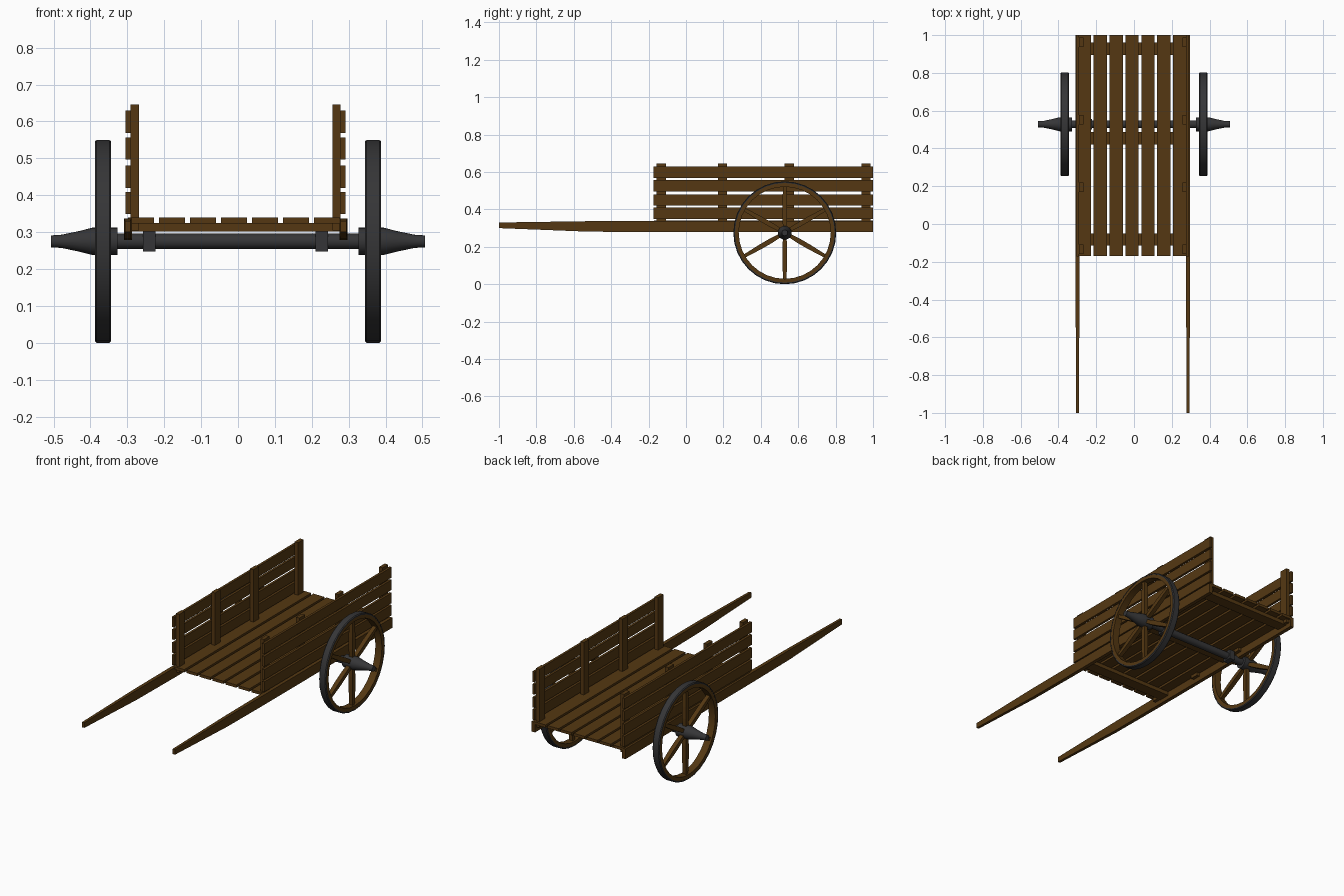
import bpy, bmesh
from math import pi, cos, sin
from mathutils import Matrix, Vector

if "Cube" in bpy.data.objects:
    bpy.data.objects.remove(bpy.data.objects["Cube"])

CX = -0.0065                     # body centre line
WY, WZ, WR = 0.528, 0.275, 0.275  # wheel centre and radius


def material(name, color):
    m = bpy.data.materials.new(name)
    m.diffuse_color = color
    m.use_nodes = True
    m.node_tree.nodes["Principled BSDF"].inputs["Base Color"].default_value = m.diffuse_color
    return m


WOOD = material("wood", (0.089, 0.039, 0.006, 1))
IRON = material("dark_iron", (0.036, 0.036, 0.038, 1))


def finish(name, bm, mat, smooth=False):
    bmesh.ops.recalc_face_normals(bm, faces=bm.faces)
    me = bpy.data.meshes.new(name)
    bm.to_mesh(me)
    bm.free()
    me.materials.append(mat)
    ob = bpy.data.objects.new(name, me)
    bpy.context.collection.objects.link(ob)
    if smooth:
        bpy.ops.object.select_all(action='DESELECT')
        ob.select_set(True)
        bpy.context.view_layer.objects.active = ob
        bpy.ops.object.shade_smooth_by_angle(angle=0.6)
    return ob


def box(name, x, y, z, mat=WOOD):
    """Box from (min, max) ranges."""
    bm = bmesh.new()
    size = [r[1] - r[0] for r in (x, y, z)]
    mid = [(r[0] + r[1]) / 2 for r in (x, y, z)]
    bmesh.ops.create_cube(bm, size=1, matrix=Matrix.Translation(mid) @ Matrix.Diagonal((*size, 1)))
    return finish(name, bm, mat)


def loft(bm, sections, closed=False):
    """Skin a list of equal-sized point rings; cap the ends unless closed."""
    rings = [[bm.verts.new(p) for p in s] for s in sections]
    n = len(rings[0])
    for a, b in zip(rings, rings[1:] + (rings[:1] if closed else [])):
        for i in range(n):
            j = (i + 1) % n
            bm.faces.new((a[i], a[j], b[j], b[i]))
    if not closed:
        bm.faces.new(rings[0])
        bm.faces.new(rings[-1])


def lathe(name, profile, mat, seg, closed=False):
    """Revolve (x, radius) points around the axle line."""
    bm = bmesh.new()
    loft(bm, [[(x, WY + r * cos(2 * pi * i / seg), WZ + r * sin(2 * pi * i / seg))
               for i in range(seg)] for x, r in profile], closed)
    return finish(name, bm, mat, True)


def span(s, a, b):
    """x range mirrored about the body centre line."""
    return tuple(sorted((CX + s * a, CX + s * b)))


# floor planks and the cross beams below them
for i in range(7):
    x = CX - 0.004 + (i - 3) * 0.084
    box("floor_plank", (x - 0.035, x + 0.035), (-0.17, 1.0), (0.324, 0.34))
for y in (-0.082, 0.453, 0.928):
    box("cross_beam", (CX - 0.282, CX + 0.282), (y - 0.033, y + 0.033), (0.302, 0.325))

for s in (-1, 1):
    # long side rail running forward into a tapered shaft
    bm = bmesh.new()
    rail = [(1.0, 0.281, 0.303, 0.278, 0.337), (-0.17, 0.281, 0.303, 0.279, 0.337),
            (-0.52, 0.283, 0.302, 0.281, 0.337), (-1.0, 0.285, 0.300, 0.300, 0.330)]
    loft(bm, [[(CX + s * a, y, l), (CX + s * b, y, l), (CX + s * b, y, h), (CX + s * a, y, h)]
              for y, a, b, l, h in rail])
    finish("side_rail", bm, WOOD)
    # side boards on upright posts
    for z0, z1 in ((0.349, 0.409), (0.42, 0.48), (0.497, 0.556), (0.569, 0.63)):
        box("side_board", span(s, 0.284, 0.298), (-0.173, 1.0), (z0, z1))
    for y in (-0.133, 0.195, 0.552, 0.962):
        box("side_post", span(s, 0.262, 0.2845), (y - 0.025, y + 0.025), (0.305, 0.646))
    # clamp holding the axle to the bed
    box("axle_clamp", span(s, 0.217, 0.251), (WY - 0.027, WY + 0.027), (0.248, 0.304), IRON)

    # wheel: iron tyre, wooden rim, spokes and a pointed hub
    c, h = s * 0.366, 0.022
    lathe("wheel_tyre", [(c - h, 0.266), (c - h, 0.271), (c - h + 0.005, WR),
                         (c + h - 0.005, WR), (c + h, 0.271), (c + h, 0.266)], IRON, 32, True)
    w = h - 0.001
    lathe("wheel_rim", [(c - w, 0.246), (c - w, 0.267), (c + w, 0.267), (c + w, 0.246)],
          WOOD, 32, True)
    bm = bmesh.new()
    for k in range(6):
        a = pi / 2 + k * pi / 3
        out, side = Vector((0, cos(a), sin(a))), Vector((0, -sin(a), cos(a)))
        mid = Vector((c, WY, WZ))
        loft(bm, [[mid + out * r + side * (u * hw) + Vector((v * hx, 0, 0))
                   for u, v in ((-1, -1), (1, -1), (1, 1), (-1, 1))]
                  for r, hw, hx in ((0.02, 0.009, 0.011), (0.08, 0.013, 0.013),
                                    (0.15, 0.013, 0.013), (0.25, 0.009, 0.011))])
    finish("wheel_spokes", bm, WOOD)
    lathe("wheel_hub", [(s * 0.327, 0.02), (s * 0.327, 0.037), (s * 0.395, 0.037),
                        (s * 0.43, 0.028), (s * 0.478, 0.018), (s * 0.507, 0.016)], IRON, 16)

# axle
lathe("axle", [(-0.335, 0.021), (0.335, 0.021)], IRON, 12)
